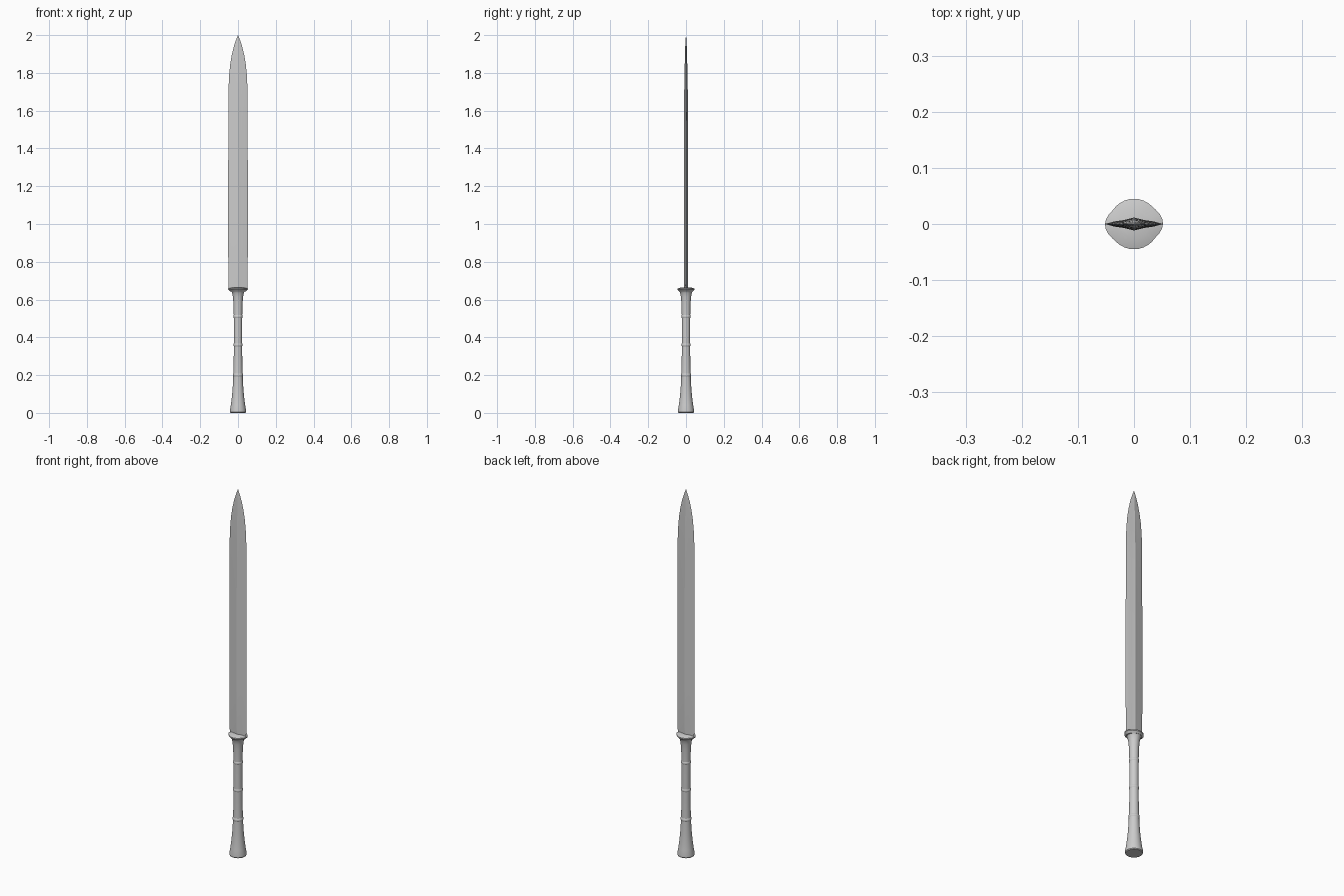
import bpy, math

if "Cube" in bpy.data.objects:
    bpy.data.objects.remove(bpy.data.objects["Cube"])


def loft(name, rings, angle):
    """Skin a stack of equal-length closed rings and cap both ends."""
    n = len(rings[0])
    verts = [p for ring in rings for p in ring]
    faces = [(k * n + i, k * n + (i + 1) % n, (k + 1) * n + (i + 1) % n, (k + 1) * n + i)
             for k in range(len(rings) - 1) for i in range(n)]
    faces += [tuple(reversed(range(n))), tuple(range(len(verts) - n, len(verts)))]
    mesh = bpy.data.meshes.new(name)
    mesh.from_pydata(verts, [], faces)
    obj = bpy.data.objects.new(name, mesh)
    bpy.context.collection.objects.link(obj)
    bpy.context.view_layer.objects.active = obj
    obj.select_set(True)
    bpy.ops.object.shade_smooth_by_angle(angle=math.radians(angle))
    obj.select_set(False)
    return obj


def circle(r, z, n=32):
    return [(r * math.cos(2 * math.pi * i / n), r * math.sin(2 * math.pi * i / n), z)
            for i in range(n)]


def lathe(name, profile):
    return loft(name, [circle(r, z) for r, z in profile], 35)


# Grip with flared pommel and flared collar
lathe("grip", [(0.040, 0.0), (0.043, 0.004), (0.043, 0.012), (0.038, 0.04), (0.033, 0.08),
               (0.029, 0.12), (0.026, 0.17), (0.024, 0.22), (0.0225, 0.30), (0.022, 0.42),
               (0.0225, 0.52), (0.024, 0.58), (0.027, 0.615), (0.031, 0.635),
               (0.036, 0.645), (0.045, 0.652), (0.045, 0.657), (0.025, 0.663)])

# Thin raised bands around the grip
for i, (z, r) in enumerate([(0.20, 0.0275), (0.36, 0.0245), (0.51, 0.0245)]):
    lathe(f"grip_band_{i + 1}", [(r - 0.004, z - 0.01), (r, z - 0.004),
                                 (r, z + 0.004), (r - 0.004, z + 0.01)])

# Collar lip drawn out to points, twisted slightly, where it meets the blade edges
def lip(scale, z):
    ring = []
    for x, y, _ in circle(0.045, z):
        a = math.atan2(y, x)
        stretch = 1 + 0.15 * max(0, abs(math.cos(a - 0.06)) - 0.8) / 0.2
        ring.append((x * stretch * scale, y * scale, z))
    return ring

loft("collar_lip", [lip(0.8, 0.643), lip(1, 0.653), lip(1, 0.658), lip(0.6, 0.664)], 35)

# Blade: ridged section scaled along its length (z, half width, thickness factor)
half = [(1, 0), (0.68, 0.0045), (0.36, 0.007), (0, 0.0115)]
upper = half + [(-x, y) for x, y in half[-2::-1]]
section = upper + [(x, -y) for x, y in upper[-2:0:-1]]
stations = [(0.65, 0.049, 0.8), (0.70, 0.051, 1), (0.90, 0.052, 1), (1.25, 0.052, 1),
            (1.60, 0.0505, 0.9), (1.72, 0.050, 0.8), (1.78, 0.0475, 0.7),
            (1.84, 0.042, 0.6), (1.89, 0.034, 0.48), (1.94, 0.022, 0.35),
            (1.97, 0.012, 0.22), (2.0, 0.0005, 0.05)]
loft("blade", [[(x * w, y * t, z) for x, y in section] for z, w, t in stations], 10)
